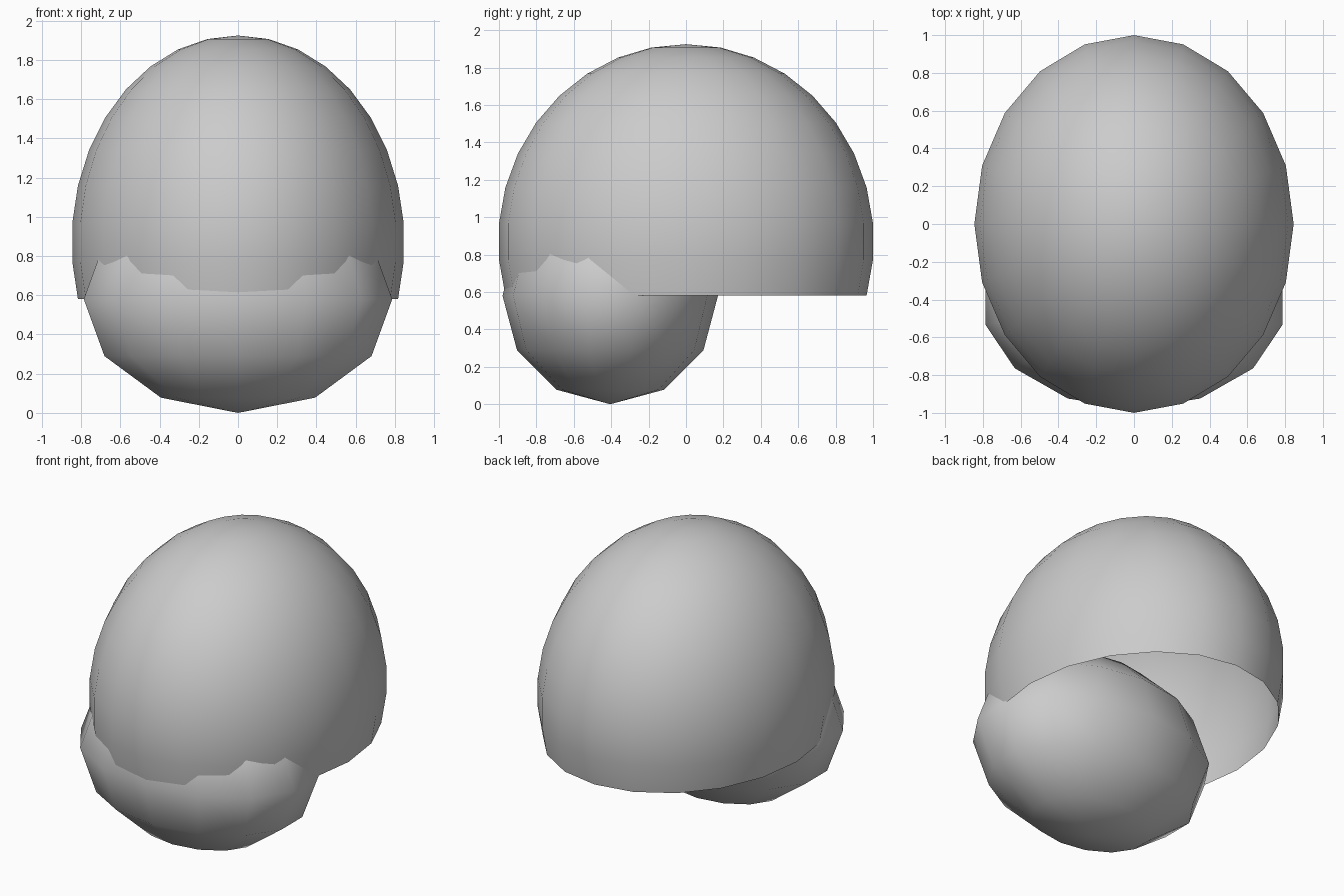
import bpy
import bmesh
from mathutils import Matrix

if "Cube" in bpy.data.objects:
    bpy.data.objects.remove(bpy.data.objects["Cube"])


def ellipsoid(name, segments, rings, radii, centre, cut_below=None):
    """Smooth ellipsoid, optionally left open below a given height."""
    bm = bmesh.new()
    bmesh.ops.create_uvsphere(bm, u_segments=segments, v_segments=rings, radius=1.0)
    bm.transform(Matrix.Translation(centre) @ Matrix.Diagonal((*radii, 1.0)))
    if cut_below is not None:
        low = [v for v in bm.verts if v.co.z < cut_below]
        bmesh.ops.delete(bm, geom=low, context='VERTS')
    for f in bm.faces:
        f.smooth = True
    mesh = bpy.data.meshes.new(name)
    bm.to_mesh(mesh)
    bm.free()
    obj = bpy.data.objects.new(name, mesh)
    bpy.context.collection.objects.link(obj)
    return obj


# Upper dome, an open shell cut off at a ring below its equator
ellipsoid("cranium", 20, 17, (0.849, 1.004, 1.055), (0, 0, 0.87), cut_below=0.5)

# Coarser rounded lower front part, pushed up into the dome
ellipsoid("jaw", 14, 6, (0.807, 0.576, 0.58), (0, -0.405, 0.58))
